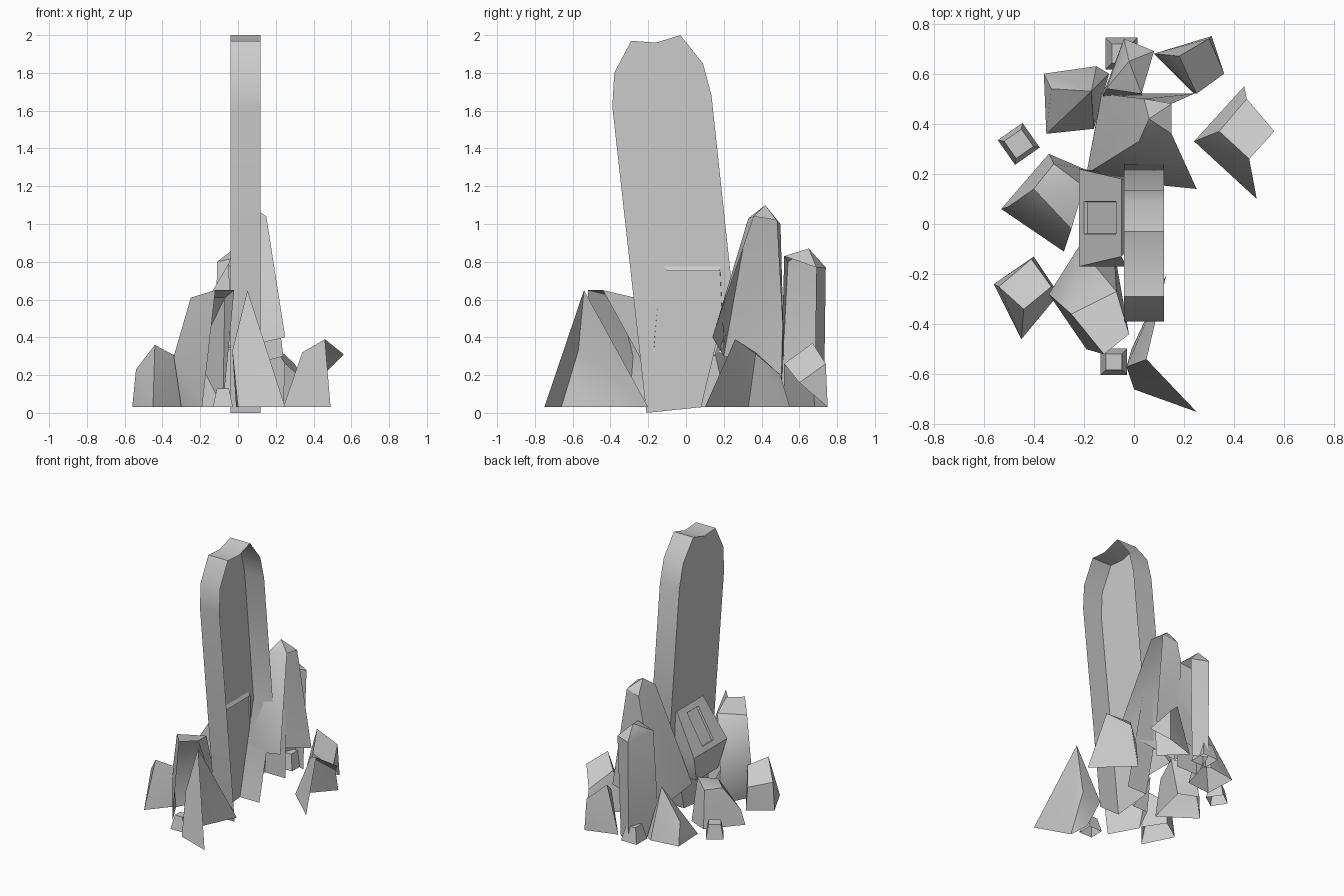
import bpy
import bmesh
import math
from mathutils import Vector

default_cube = bpy.data.objects.get("Cube")
if default_cube:
    bpy.data.objects.remove(default_cube, do_unlink=True)

# Single stone colour
STONE = (0.6, 0.6, 0.6, 1)
stone = bpy.data.materials.new("grey_stone")
stone.use_nodes = True
stone.diffuse_color = STONE
stone.node_tree.nodes["Principled BSDF"].inputs["Base Color"].default_value = STONE

GROUND = .03
LEFT = (1, 0, 0)
FRONT_LEFT = (.8, -.6, 0)


def finish(name, bm, opening=None):
    """Turn a bmesh into a stone shell, open below and towards the opening."""
    bmesh.ops.recalc_face_normals(bm, faces=bm.faces)
    bm.normal_update()
    removed = [f for f in bm.faces if f.normal.z < -.8
               or (opening and f.normal.z < .5
                   and f.normal.dot(Vector(opening)) > .6)]
    bmesh.ops.delete(bm, geom=removed, context='FACES')
    mesh = bpy.data.meshes.new(name)
    bm.to_mesh(mesh)
    bm.free()
    mesh.materials.append(stone)
    obj = bpy.data.objects.new(name, mesh)
    bpy.context.collection.objects.link(obj)
    bpy.ops.object.select_all(action='DESELECT')
    obj.select_set(True)
    bpy.context.view_layer.objects.active = obj
    bpy.ops.object.shade_smooth_by_angle(angle=math.radians(32))
    return obj


def crystal(name, base, crown, opening=None, panel_direction=None):
    """Faceted rock: ground outline plus raised corners, wrapped in a hull."""
    bm = bmesh.new()
    for x, y in base:
        bm.verts.new((x, y, GROUND))
    for corner in crown:
        bm.verts.new(corner)
    hull = bmesh.ops.convex_hull(bm, input=bm.verts)
    loose = set(hull["geom_interior"]) | set(hull["geom_unused"])
    loose = [g for g in loose if isinstance(g, bmesh.types.BMVert)]
    bmesh.ops.delete(bm, geom=loose, context='VERTS')
    bmesh.ops.dissolve_limit(bm, angle_limit=math.radians(4),
                             verts=bm.verts, edges=bm.edges)
    if panel_direction:
        # Short recessed panel in the face that looks along the direction
        bm.normal_update()
        direction = Vector(panel_direction).normalized()
        face = max(bm.faces, key=lambda f: f.normal.dot(direction))
        bmesh.ops.inset_region(bm, faces=[face], thickness=.06)
        middle = face.calc_center_median()
        for vert in face.verts:
            vert.co.y = middle.y + math.copysign(.065, vert.co.y - middle.y)
        bmesh.ops.inset_region(bm, faces=[face], thickness=.004, depth=-.015)
    return finish(name, bm, opening)


def pebble(name, centre, size, taper, height, turn):
    """Small tapered four-sided stone."""
    bm = bmesh.new()
    bmesh.ops.create_cone(bm, cap_ends=True, segments=4, radius1=size,
                          radius2=size * taper, depth=height)
    obj = finish(name, bm)
    obj.location = (*centre, GROUND + height / 2)
    obj.rotation_euler.z = math.radians(turn)


# Tall standing slab: side outline extruded across its thickness, left side open
outline = [(-.21, 0), (-.39, 1.62), (-.38, 1.8), (-.29, 1.97), (-.16, 1.96),
           (-.03, 2), (.09, 1.85), (.135, 1.68), (.24, .7), (.08, GROUND)]
bm = bmesh.new()
side = bm.faces.new([bm.verts.new((-.04, y, z)) for y, z in outline])
extruded = bmesh.ops.extrude_face_region(bm, geom=[side], use_keep_orig=True)
moved = [g for g in extruded["geom"] if isinstance(g, bmesh.types.BMVert)]
bmesh.ops.translate(bm, verts=moved, vec=(.16, 0, 0))
finish("standing_slab", bm, LEFT)

# Front cluster
crystal("front_block",
        base=[(-.3, -.3), (-.19, -.5), (0, -.48), (-.08, -.1), (-.2, -.1)],
        crown=[(-.25, -.36, .61), (-.12, -.52, .65), (-.02, -.44, .65),
               (-.07, -.27, .61), (-.34, -.28, .3), (-.18, -.5, .31),
               (-.22, -.09, .3)],
        opening=FRONT_LEFT)
crystal("front_shard",
        base=[(0, -.66), (.25, -.75), (.13, -.2), (-.01, -.5)],
        crown=[(.05, -.54, .65), (-.03, -.57, .33), (.27, -.66, .13)],
        opening=LEFT)
crystal("front_right_rock",
        base=[(-.56, -.24), (-.45, -.46), (-.3, -.28), (-.4, -.13)],
        crown=[(-.54, -.25, .23), (-.44, -.34, .36), (-.33, -.25, .3),
               (-.41, -.14, .2)])

# Right side
crystal("right_rock",
        base=[(-.53, .06), (-.34, .28), (-.2, .22), (-.28, -.11)],
        crown=[(-.5, .07, .14), (-.4, .14, .3), (-.32, .24, .3),
               (-.25, -.02, .27), (-.2, .15, .33)])
crystal("leaning_block",
        base=[],
        crown=[(-.22, -.17, .5), (-.22, .22, .5), (-.05, .18, .79),
               (-.05, -.13, .79), (-.025, .18, .75), (-.025, -.1, .75),
               (-.03, -.17, .35), (-.03, .2, .35),
               (-.19, -.1, .3), (-.19, .15, .3)],
        opening=LEFT, panel_direction=(-.9, 0, .45))

# Left side
crystal("left_rock",
        base=[(.24, .33), (.49, .1), (.44, .55), (.48, .3)],
        crown=[(.46, .26, .39), (.34, .37, .32), (.56, .37, .31),
               (.45, .5, .2)],
        opening=LEFT)
crystal("back_left_rock",
        base=[(.08, .68), (.31, .75), (.34, .6), (.24, .52)],
        crown=[(.18, .67, .37), (.3, .74, .26), (.36, .6, .16),
               (.25, .52, .26)],
        opening=FRONT_LEFT)

# Back cluster
crystal("back_spire",
        base=[],
        crown=[(.06, .42, 1.1), (.02, .33, 1.03), (.15, .36, 1.04),
               (.15, .48, 1.02), (.04, .5, 1), (-.14, .46, .3),
               (-.05, .17, .4), (-.19, .2, .3), (.25, .14, .4),
               (-.13, .52, .2), (.24, .52, .3)],
        opening=LEFT)
crystal("back_pillar",
        base=[(-.13, .5), (.04, .5), (.06, .68), (-.04, .73)],
        crown=[(-.02, .65, .87), (-.11, .54, .8), (.03, .52, .83),
               (.08, .69, .77), (-.04, .74, .77)],
        opening=LEFT)
crystal("back_right_rock",
        base=[(-.36, .6), (-.35, .36), (-.16, .38), (-.1, .6), (-.15, .63)],
        crown=[(-.17, .53, .4), (-.33, .54, .18)])

# Small scattered stones
pebble("right_pebble", (-.46, .32), .085, .7, .1, -10)
pebble("front_pebble", (-.08, -.55), .075, .6, .1, 45)
pebble("back_pebble", (-.05, .68), .09, .6, .11, 45)
